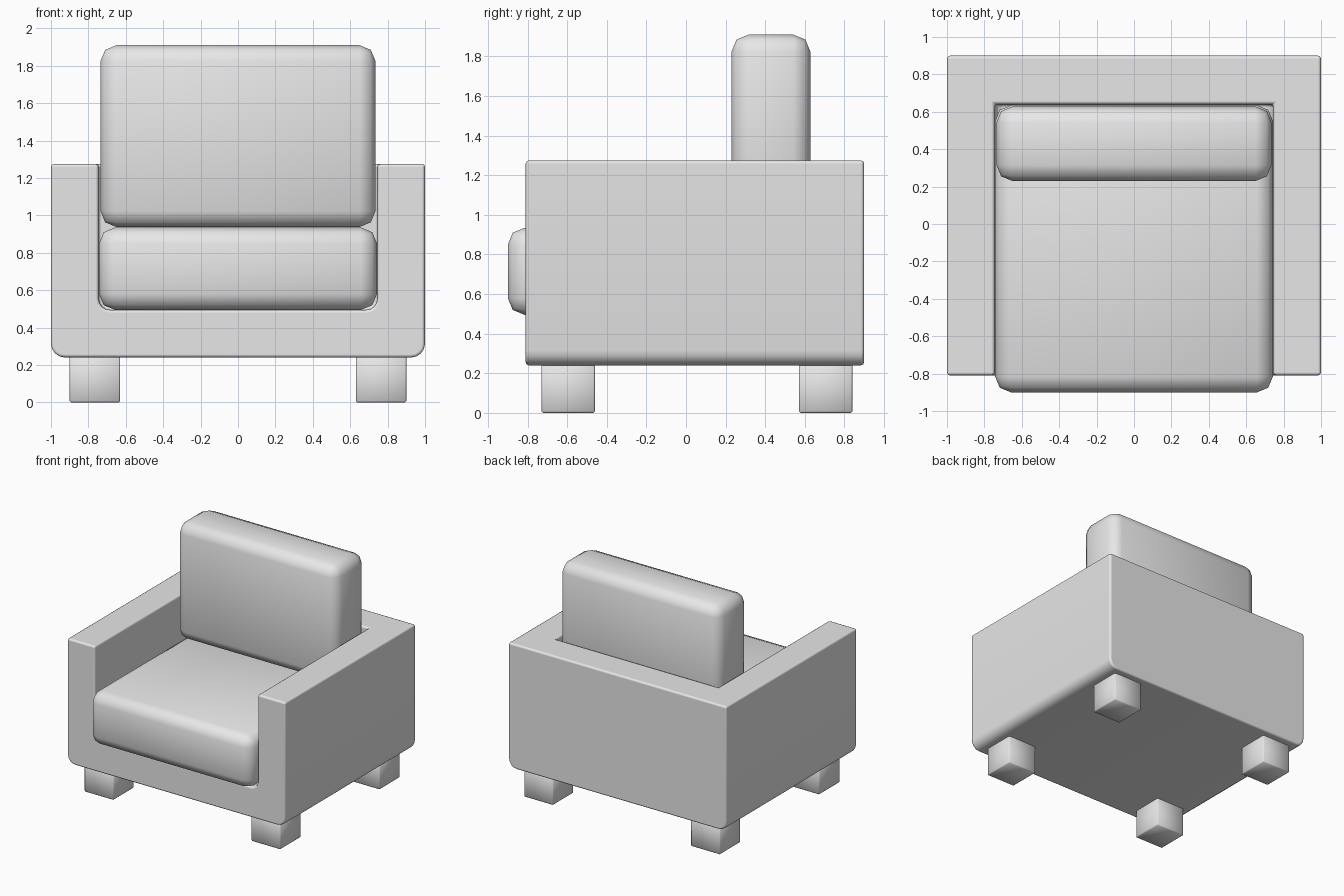
import bpy
import bmesh
from mathutils import Vector

if "Cube" in bpy.data.objects:
    bpy.data.objects.remove(bpy.data.objects["Cube"], do_unlink=True)

# One plain upholstery colour
grey = bpy.data.materials.new("light_grey")
grey.use_nodes = True
grey.diffuse_color = (0.8, 0.8, 0.8, 1)
grey.node_tree.nodes["Principled BSDF"].inputs["Base Color"].default_value = (0.8, 0.8, 0.8, 1)


def box(name, low, high, rounded=None, radius=0.0, segments=2):
    """Box between two corners; edges picked by the rounded rule are bevelled."""
    low, high = Vector(low), Vector(high)
    size, mid = high - low, (low + high) / 2
    bm = bmesh.new()
    bmesh.ops.create_cube(bm, size=1)
    for v in bm.verts:
        v.co = Vector(a * b for a, b in zip(v.co, size)) + mid
    if rounded:
        edges = [e for e in bm.edges if rounded(e, mid)]
        bmesh.ops.bevel(bm, geom=edges, offset=radius, segments=segments,
                        profile=0.5, affect='EDGES')
    mesh = bpy.data.meshes.new(name)
    bm.to_mesh(mesh)
    bm.free()
    mesh.materials.append(grey)
    obj = bpy.data.objects.new(name, mesh)
    bpy.context.collection.objects.link(obj)
    return obj


def every_edge(edge, mid):
    return True


def low_side_edge(edge, mid):
    a, b = (v.co for v in edge.verts)
    return abs(a.y - b.y) > 0.1 and a.z < mid.z


def soften(obj, width, segments=2):
    bevel = obj.modifiers.new("soft_edges", 'BEVEL')
    bevel.width = width
    bevel.segments = segments
    bevel.limit_method = 'ANGLE'
    bevel.harden_normals = True


def smooth(obj, angle):
    bpy.ops.object.select_all(action='DESELECT')
    obj.select_set(True)
    bpy.context.view_layer.objects.active = obj
    bpy.ops.object.shade_smooth_by_angle(angle=angle)


# Frame: one block hollowed out into arms, back and base
frame = box("frame", (-1, -0.81, 0.24), (1, 0.9, 1.275), low_side_edge, 0.075, 4)
hollow = box("hollow_cutter", (-0.745, -1.2, 0.495), (0.745, 0.64, 1.6),
             low_side_edge, 0.06, 4)
hollow.hide_render = True
hollow.hide_viewport = True
cut = frame.modifiers.new("hollow", 'BOOLEAN')
cut.operation = 'DIFFERENCE'
cut.solver = 'EXACT'
cut.object = hollow
smooth(frame, 0.6)
soften(frame, 0.017)

# Cushions
seat = box("seat_cushion", (-0.743, -0.9, 0.495), (0.743, 0.635, 0.935),
           every_edge, 0.085)
back = box("back_cushion", (-0.735, 0.23, 0.938), (0.735, 0.628, 1.91),
           every_edge, 0.085)
for cushion in (seat, back):
    smooth(cushion, 0.9)

# Block feet
for side, x in (("right", -0.765), ("left", 0.765)):
    for end, y in (("front", -0.595), ("back", 0.705)):
        foot = box(f"{end}_{side}_foot", (x - 0.135, y - 0.135, 0),
                   (x + 0.135, y + 0.135, 0.25), every_edge, 0.008, 1)
        smooth(foot, 0.9)
